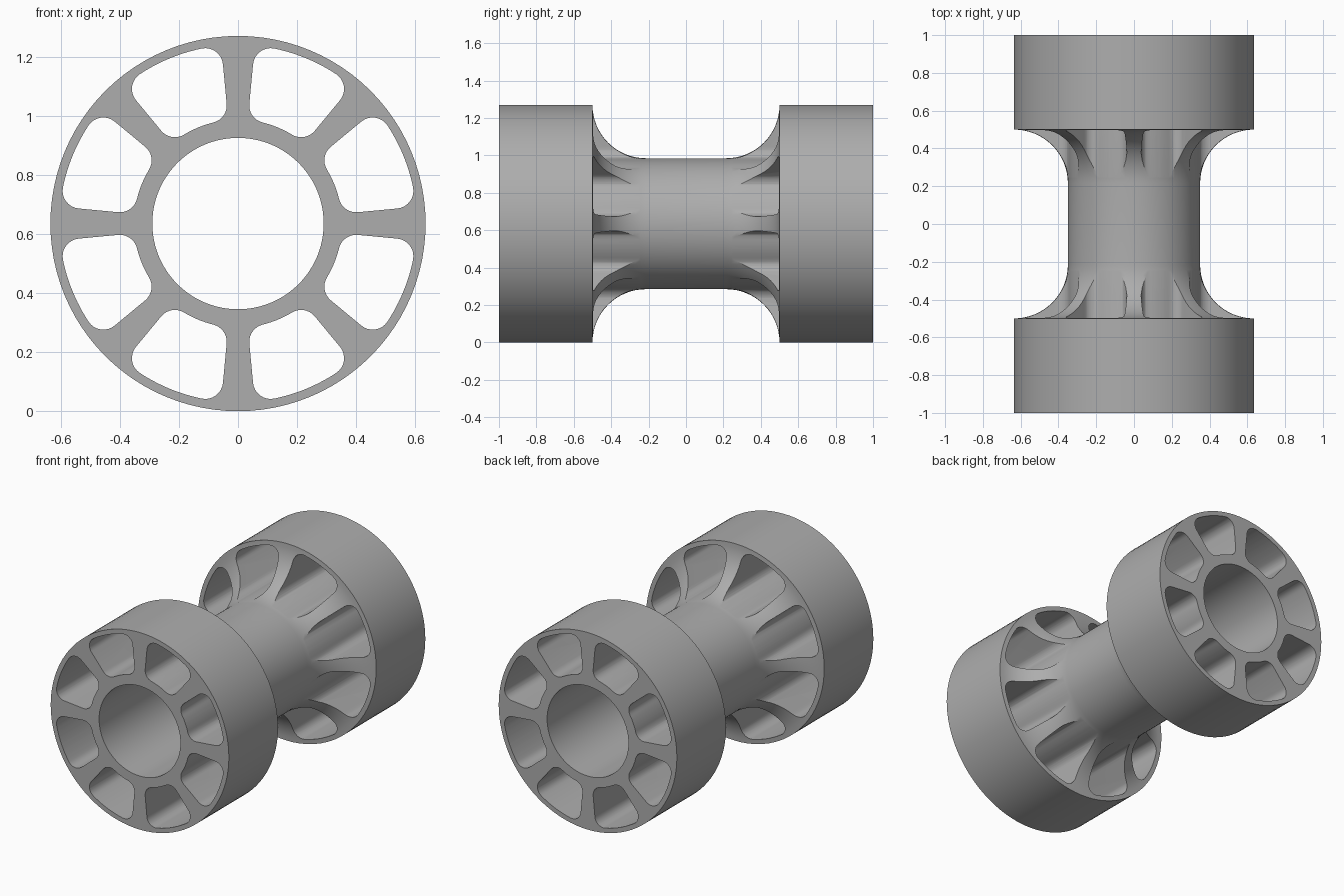
import bpy, bmesh
from math import sin, cos, asin, pi, radians

if "Cube" in bpy.data.objects:
    bpy.data.objects.remove(bpy.data.objects["Cube"], do_unlink=True)

R_RIM, R_HUB, R_BORE = 0.635, 0.35, 0.29
Y_END, Y_RIM = 1.0, 0.5
SIDES, SPOKES = 96, 8

grey = bpy.data.materials.new("plain grey")
grey.use_nodes = True
colour = (0.42, 0.42, 0.42, 1)
grey.diffuse_color = colour
grey.node_tree.nodes["Principled BSDF"].inputs["Base Color"].default_value = colour


def make_object(name, bm):
    bmesh.ops.recalc_face_normals(bm, faces=bm.faces)
    mesh = bpy.data.meshes.new(name)
    bm.to_mesh(mesh)
    bm.free()
    mesh.materials.append(grey)
    ob = bpy.data.objects.new(name, mesh)
    bpy.context.collection.objects.link(ob)
    return ob


def at(radius, angle, y):
    return (radius * cos(angle), y, R_RIM + radius * sin(angle))


# Spool: closed profile of (radius, y) turned around the long axis
flare = R_RIM - R_HUB
half = [(R_BORE, Y_END), (R_RIM, Y_END)]
for i in range(17):
    a = pi / 2 * i / 16
    half.append((R_RIM - flare * sin(a), Y_RIM - flare + flare * cos(a)))
profile = half + [(r, -y) for r, y in reversed(half)]

bm = bmesh.new()
rings = [[bm.verts.new(at(r, 2 * pi * k / SIDES, y)) for r, y in profile]
         for k in range(SIDES)]
for k in range(SIDES):
    a, b = rings[k], rings[(k + 1) % SIDES]
    for i in range(len(profile)):
        j = (i + 1) % len(profile)
        bm.faces.new((a[i], a[j], b[j], b[i]))
spool = make_object("spoked_spool", bm)


# Pocket outline: ring sector with rounded corners, as (radius-axis, side) points
def pocket_outline(r_in=0.352, r_out=0.605, corner=0.06, spread=radians(17.1), n=8):
    c_out, c_in = r_out - corner, r_in + corner
    a_out = spread - asin(corner / c_out)
    a_in = spread - asin(corner / c_in)
    pts = [(r_out * cos(a_out * i / 6), r_out * sin(a_out * i / 6)) for i in range(6)]
    for c, ang, start, end in ((c_out, a_out, a_out, spread + pi / 2),
                               (c_in, a_in, spread + pi / 2, a_in + pi)):
        for i in range(n + 1):
            t = start + (end - start) * i / n
            pts.append((c * cos(ang) + corner * cos(t), c * sin(ang) + corner * sin(t)))
    pts += [(r_in * cos(a_in * i / 4), r_in * sin(a_in * i / 4)) for i in (3, 2, 1, 0)]
    return pts + [(u, -v) for u, v in pts[-2:0:-1]]


# Pocket cutters: one prism between each pair of spokes, at both ends
bm = bmesh.new()
outline = pocket_outline()
for k in range(SPOKES):
    turn = 2 * pi * (k + 0.5) / SPOKES
    c, s = cos(turn), sin(turn)
    for side in (-1, 1):
        caps = [[bm.verts.new((u * c - v * s, side * y, R_RIM + u * s + v * c))
                 for u, v in outline] for y in (0.1, Y_END + 0.1)]
        bm.faces.new(caps[0])
        bm.faces.new(caps[1])
        for i in range(len(outline)):
            j = (i + 1) % len(outline)
            bm.faces.new((caps[0][i], caps[0][j], caps[1][j], caps[1][i]))
cutter = make_object("pocket_cutter", bm)
cutter.hide_render = True

cut = spool.modifiers.new("pockets", "BOOLEAN")
cut.operation = "DIFFERENCE"
cut.solver = "EXACT"
cut.object = cutter

bpy.ops.object.select_all(action="DESELECT")
bpy.context.view_layer.objects.active = spool
spool.select_set(True)
bpy.ops.object.modifier_apply(modifier=cut.name)
bpy.data.objects.remove(cutter, do_unlink=True)
bpy.ops.object.shade_smooth_by_angle(angle=radians(30))
